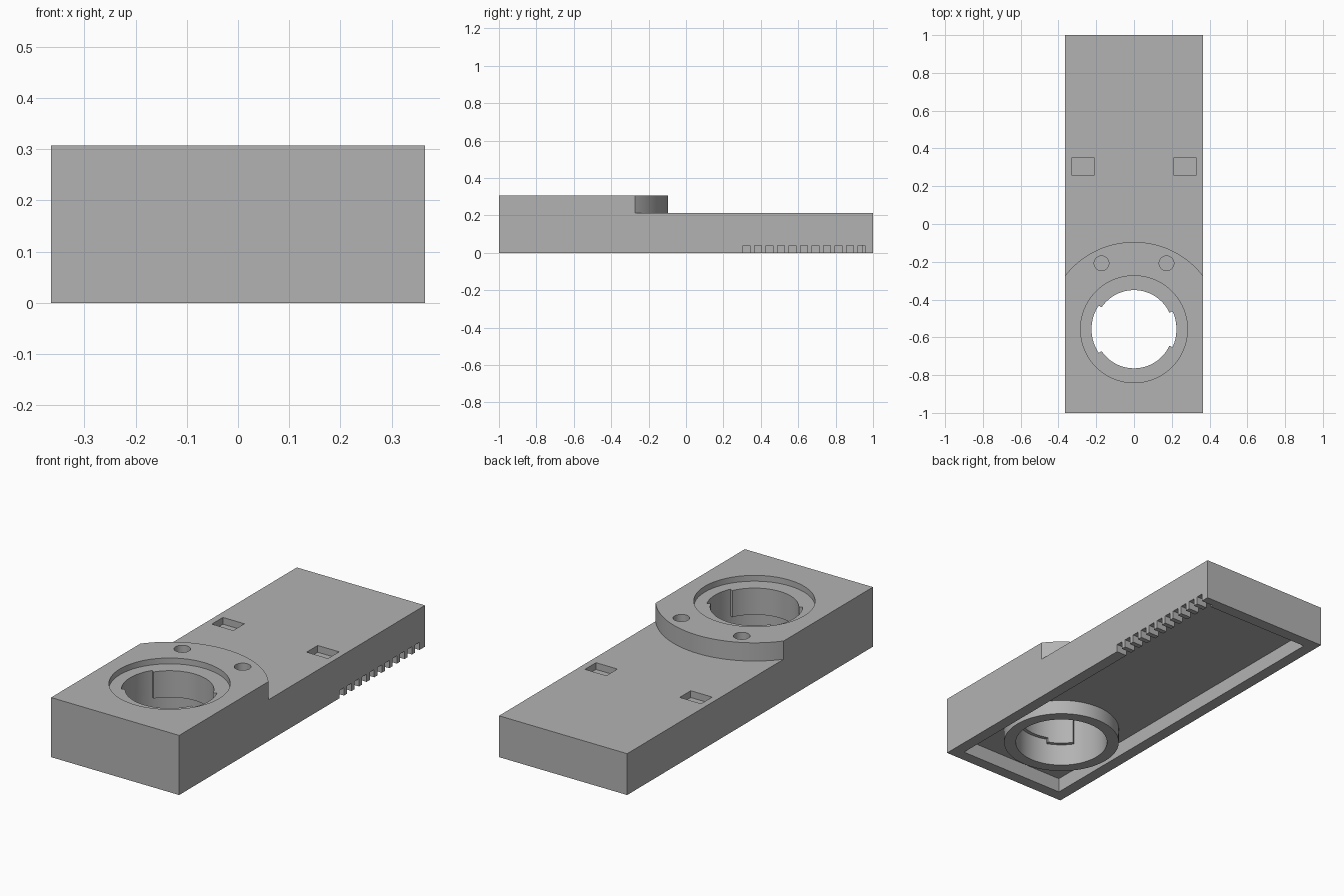
import bpy, bmesh
from math import sin, cos, asin, pi, radians

cube = bpy.data.objects.get("Cube")
if cube:
    bpy.data.objects.remove(cube)

W, L = 0.365, 1.0            # half width, half length
LOW, HIGH = 0.213, 0.307     # deck and raised head heights
WALL, FLOOR = 0.06, 0.075    # underside wall and cavity depth
CY = -0.557                  # socket centre
HEAD_R, RECESS_R, BORE_R, LIP_R = 0.462, 0.283, 0.225, 0.207
LIP_Z = 0.14

grey = bpy.data.materials.new("plain grey")
grey.use_nodes = True
colour = (0.45, 0.45, 0.45, 1)
grey.diffuse_color = colour
grey.node_tree.nodes["Principled BSDF"].inputs["Base Color"].default_value = colour


def prism(name, outline, z0, z1):
    """Extrude a flat outline from z0 to z1."""
    bm = bmesh.new()
    base = bm.faces.new([bm.verts.new((x, y, z0)) for x, y in outline])
    top = bmesh.ops.extrude_face_region(bm, geom=[base])["geom"]
    bmesh.ops.translate(bm, vec=(0, 0, z1 - z0),
                        verts=[v for v in top if isinstance(v, bmesh.types.BMVert)])
    bmesh.ops.recalc_face_normals(bm, faces=bm.faces)
    mesh = bpy.data.meshes.new(name)
    bm.to_mesh(mesh)
    bm.free()
    mesh.materials.append(grey)
    ob = bpy.data.objects.new(name, mesh)
    bpy.context.collection.objects.link(ob)
    return ob


def rect(x0, x1, y0, y1):
    return [(x0, y0), (x1, y0), (x1, y1), (x0, y1)]


def arc(r, a0, a1, n, cx=0, cy=CY):
    return [(cx + r * cos(a0 + (a1 - a0) * i / n), cy + r * sin(a0 + (a1 - a0) * i / n))
            for i in range(n + 1)]


def circle(r, n=96, cx=0, cy=CY):
    return arc(r, 0, 2 * pi, n, cx, cy)[:-1]


def sector(r0, r1, a0, a1):
    a0, a1 = radians(a0), radians(a1)
    return arc(r1, a0, a1, 16) + arc(r0, a1, a0, 16)


body = prism("holder_body", rect(-W, W, -L, L), 0, HIGH)


def combine(tool, operation="DIFFERENCE"):
    """Apply a boolean to the body and discard the tool."""
    tool.hide_render = True
    mod = body.modifiers.new("shape", "BOOLEAN")
    mod.operation, mod.solver, mod.object = operation, "EXACT", tool
    bpy.context.view_layer.objects.active = body
    bpy.ops.object.modifier_apply(modifier=mod.name)
    bpy.data.objects.remove(tool)


# Lower the deck behind the round edge of the head
half = asin((W + 0.01) / HEAD_R)
edge = arc(HEAD_R, pi / 2 + half, pi / 2 - half, 48)
combine(prism("deck_cut", edge + [(W + 0.01, L + 0.1), (-W - 0.01, L + 0.1)], LOW, 0.5))

# Hollow underside with the socket ring standing in it
combine(prism("cavity", rect(-W + WALL, W - WALL, -L + WALL, L - WALL), -0.1, FLOOR))
combine(prism("socket_ring", circle(RECESS_R), 0, FLOOR + 0.02), "UNION")

# Socket: top recess, wide lower bore, stops, narrower lip and key slots
combine(prism("recess", circle(RECESS_R), HIGH - 0.03, 0.5))
combine(prism("lower_bore", circle(BORE_R), -0.1, LIP_Z))
for start in (33, 213):
    combine(prism("stop", sector(LIP_R - 0.02, BORE_R + 0.01, start, start + 36),
                  LIP_Z - 0.025, LIP_Z + 0.02), "UNION")
combine(prism("lip_bore", circle(LIP_R), -0.1, 0.5))
for middle, spread in ((0, 25), (180, 34)):
    combine(prism("key_slot", sector(0.15, BORE_R, middle - spread, middle + spread),
                  LIP_Z - 0.05, 0.5))

# Blind pin holes in the head and rectangular pockets in the deck
for side in (-1, 1):
    combine(prism("pin_hole", circle(0.039, 32, side * 0.172, -0.208), HIGH - 0.05, 0.5))
    x = side * 0.27
    combine(prism("pocket", rect(x - 0.061, x + 0.061, 0.26, 0.35), LOW - 0.035, 0.5))

# Row of vent notches through one side wall
for i in range(11):
    y = 0.323 + i * 0.0615
    combine(prism("vent", rect(W - WALL - 0.01, W + 0.1, y - 0.018, y + 0.018), -0.1, 0.04))

bpy.ops.object.select_all(action="DESELECT")
body.select_set(True)
bpy.context.view_layer.objects.active = body
bpy.ops.object.shade_smooth_by_angle(angle=radians(30))
